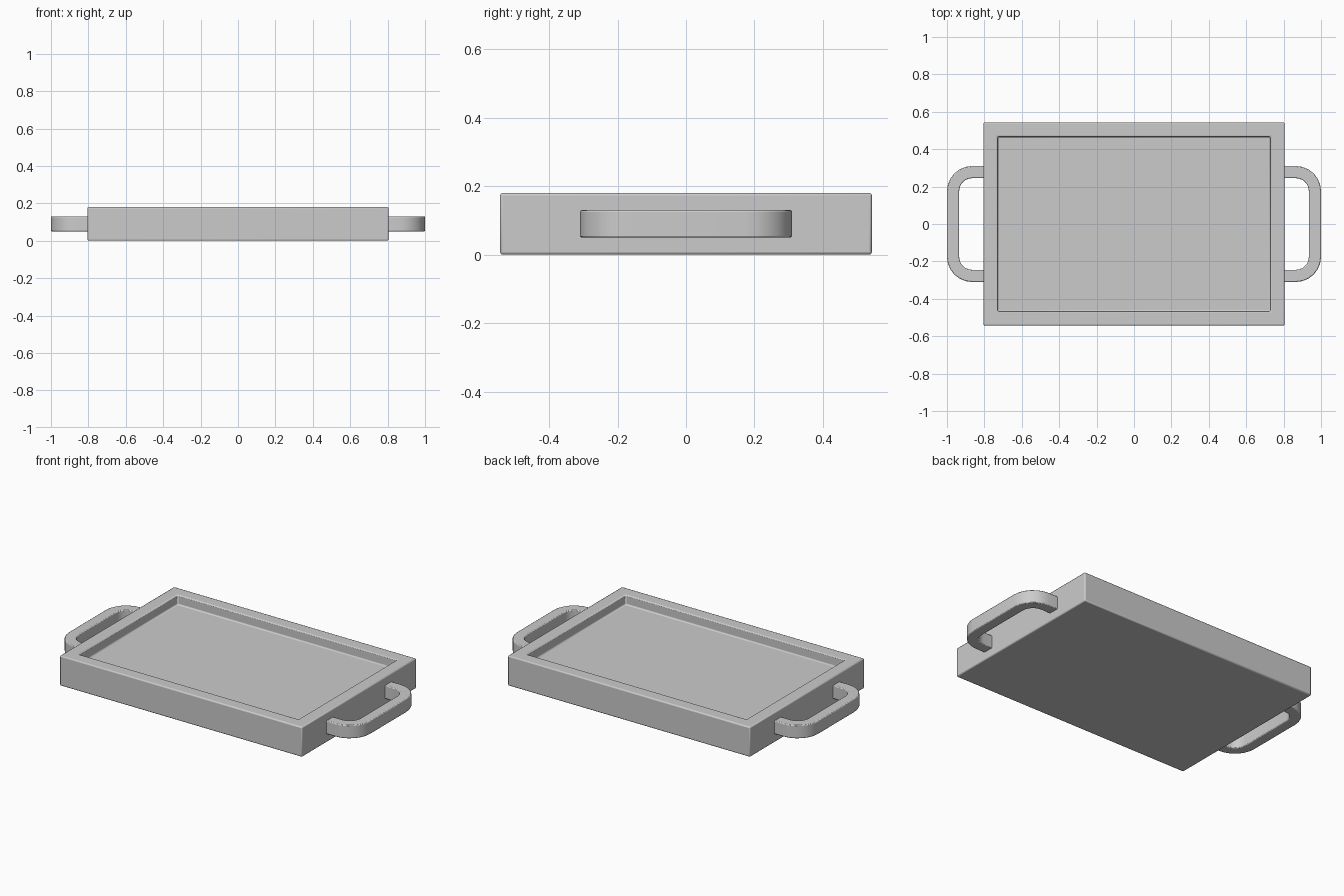
import bpy, bmesh
from math import sin, cos, pi, radians
from mathutils import Vector

cube = bpy.data.objects.get("Cube")
if cube:
    bpy.data.objects.remove(cube, do_unlink=True)

# One plain grey for the whole tray
grey = bpy.data.materials.new("plain grey")
grey.use_nodes = True
colour = (0.6, 0.6, 0.6, 1)
grey.diffuse_color = colour
grey.node_tree.nodes["Principled BSDF"].inputs["Base Color"].default_value = colour


def finish(name, bm, bevel, segments=2):
    """Turn the bmesh into a bevelled, smooth-shaded object."""
    bmesh.ops.recalc_face_normals(bm, faces=bm.faces)
    mesh = bpy.data.meshes.new(name)
    bm.to_mesh(mesh)
    bm.free()
    obj = bpy.data.objects.new(name, mesh)
    bpy.context.collection.objects.link(obj)
    mesh.materials.append(grey)
    mod = obj.modifiers.new("soft edges", 'BEVEL')
    mod.width = bevel
    mod.segments = segments
    mod.limit_method = 'ANGLE'
    mod.angle_limit = radians(40)
    bpy.ops.object.select_all(action='DESELECT')
    obj.select_set(True)
    bpy.context.view_layer.objects.active = obj
    bpy.ops.object.shade_smooth_by_angle(angle=radians(35))
    return obj


# Tray body: a box with a raised rim around a sunken floor
HALF_X, HALF_Y, HEIGHT, RIM, DEPTH = 0.805, 0.543, 0.18, 0.077, 0.058
bm = bmesh.new()
bmesh.ops.create_cube(bm, size=1)
bmesh.ops.scale(bm, vec=(2 * HALF_X, 2 * HALF_Y, HEIGHT), verts=bm.verts)
bmesh.ops.translate(bm, vec=(0, 0, HEIGHT / 2), verts=bm.verts)
top = max(bm.faces, key=lambda f: f.calc_center_median().z)
bmesh.ops.inset_region(bm, faces=[top], thickness=RIM, use_even_offset=True)
floor = bmesh.ops.extrude_discrete_faces(bm, faces=[top])["faces"][0]
bmesh.ops.translate(bm, vec=(0, 0, -DEPTH), verts=floor.verts)
finish("tray_body", bm, 0.007)

# Handle: a flat bar bent round two corners
END_X, OUT_X, OUT_Y, THICK, LOW, HIGH = 0.79, 1.0, 0.31, 0.065, 0.05, 0.13
RADIUS, STEPS = 0.135, 6


def bar_outline(radius):
    """Half-round path from one end to the other, at a corner radius."""
    cx, cy = OUT_X - RADIUS, OUT_Y - RADIUS
    pts = [Vector((END_X, -cy - radius, LOW))]
    for side in (-1, 1):
        for i in range(STEPS + 1):
            a = pi / 2 * i / STEPS + (-pi / 2 if side < 0 else 0)
            pts.append(Vector((cx + radius * cos(a), side * cy + radius * sin(a), LOW)))
    pts.append(Vector((END_X, cy + radius, LOW)))
    return pts


def make_handle(name, side):
    bm = bmesh.new()
    outer = [bm.verts.new((p.x * side, p.y, p.z)) for p in bar_outline(RADIUS)]
    inner = [bm.verts.new((p.x * side, p.y, p.z)) for p in bar_outline(RADIUS - THICK)]
    faces = [bm.faces.new((outer[i], outer[i + 1], inner[i + 1], inner[i]))
             for i in range(len(outer) - 1)]
    grown = bmesh.ops.extrude_face_region(bm, geom=faces)["geom"]
    bmesh.ops.translate(bm, vec=(0, 0, HIGH - LOW),
                        verts=[g for g in grown if isinstance(g, bmesh.types.BMVert)])
    finish(name, bm, 0.005)


make_handle("left_handle", 1)
make_handle("right_handle", -1)
